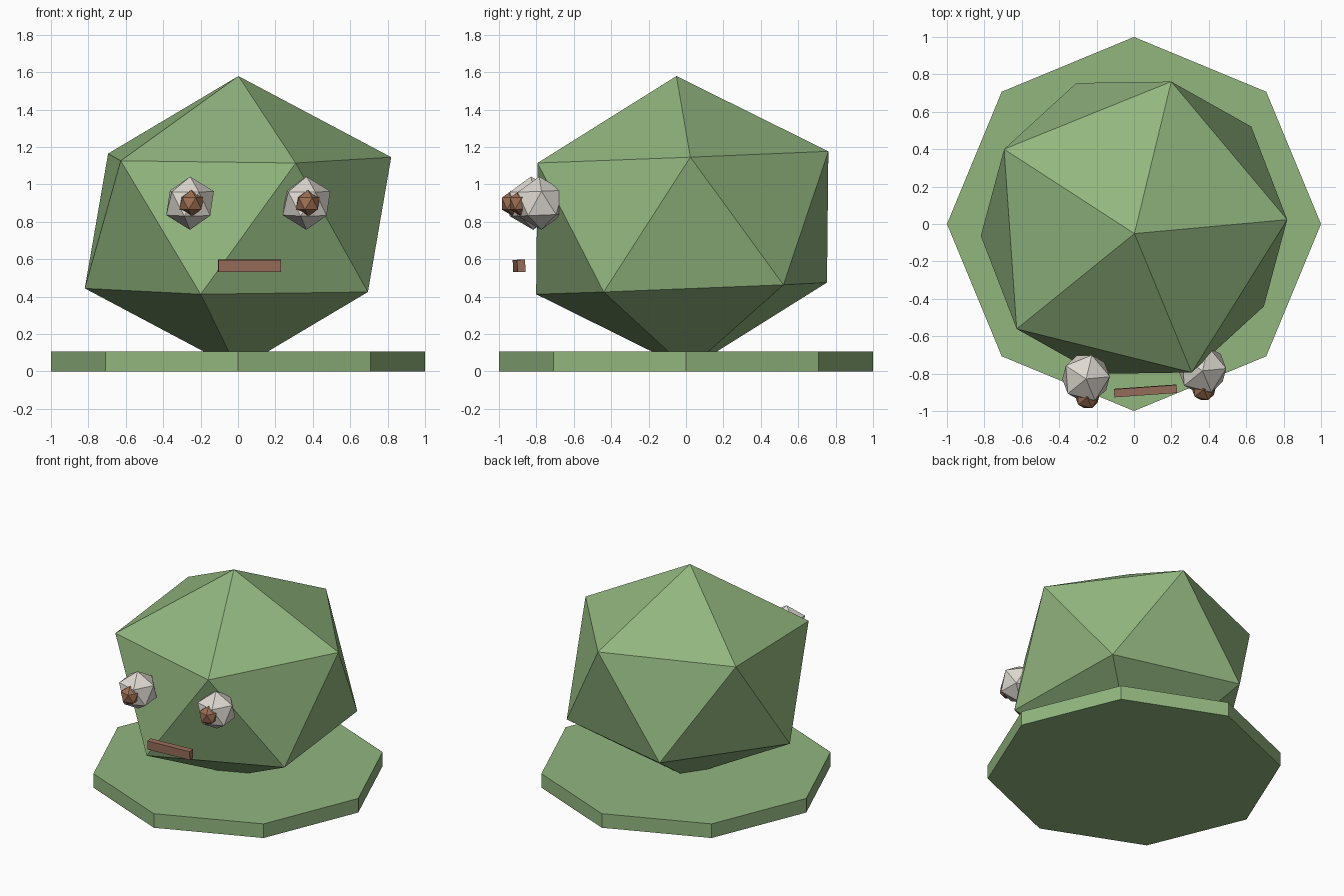
import bpy
from math import pi
from mathutils import Matrix, Euler, Vector

cube = bpy.data.objects.get("Cube")
if cube:
    bpy.data.objects.remove(cube, do_unlink=True)


def srgb(r, g, b):
    return [((c / 255 + 0.055) / 1.055) ** 2.4 for c in (r, g, b)] + [1.0]


def material(name, *rgb):
    mat = bpy.data.materials.new(name)
    color = srgb(*rgb)
    mat.diffuse_color = color
    mat.use_nodes = True
    mat.node_tree.nodes["Principled BSDF"].inputs["Base Color"].default_value = color
    return mat


green = material("leaf_green", 146, 182, 127)
white = material("off_white", 222, 217, 209)
brown = material("pupil_brown", 156, 110, 82)
clay = material("mouth_clay", 152, 110, 91)

# Shared frame of the slightly turned and tilted head
head_frame = Matrix.Translation((0, -0.02, 0.795)) @ Euler((0.04, 0, 0.07)).to_matrix().to_4x4()


def finish(name, mat, location, scale, frame=Matrix()):
    obj = bpy.context.object
    obj.name = name
    obj.data.materials.append(mat)
    obj.matrix_world = frame @ Matrix.Translation(location) @ Matrix.Diagonal(Vector((*scale, 1)))
    return obj


def gem(name, mat, location, scale):
    bpy.ops.mesh.primitive_ico_sphere_add(subdivisions=1, radius=1)
    return finish(name, mat, location, scale, head_frame)


# Octagonal base slab with a corner facing each axis
bpy.ops.mesh.primitive_cylinder_add(vertices=8, radius=1, depth=1)
base = finish("base", green, (0, 0, 0.053), (1, 1, 0.106))

# Squashed low-poly head
gem("head", green, (0, 0, 0), (0.917, 0.917, 0.785))

# Eyes and pupils
for side, x in (("right", -0.312), ("left", 0.312)):
    gem(side + "_eye", white, (x, -0.778, 0.136), (0.1425,) * 3)
    gem(side + "_pupil", brown, (x, -0.88, 0.14), (0.071,) * 3)

# Mouth bar
bpy.ops.mesh.primitive_cube_add(size=1)
finish("mouth", clay, (0, -0.883, -0.195), (0.336, 0.043, 0.065), head_frame)
